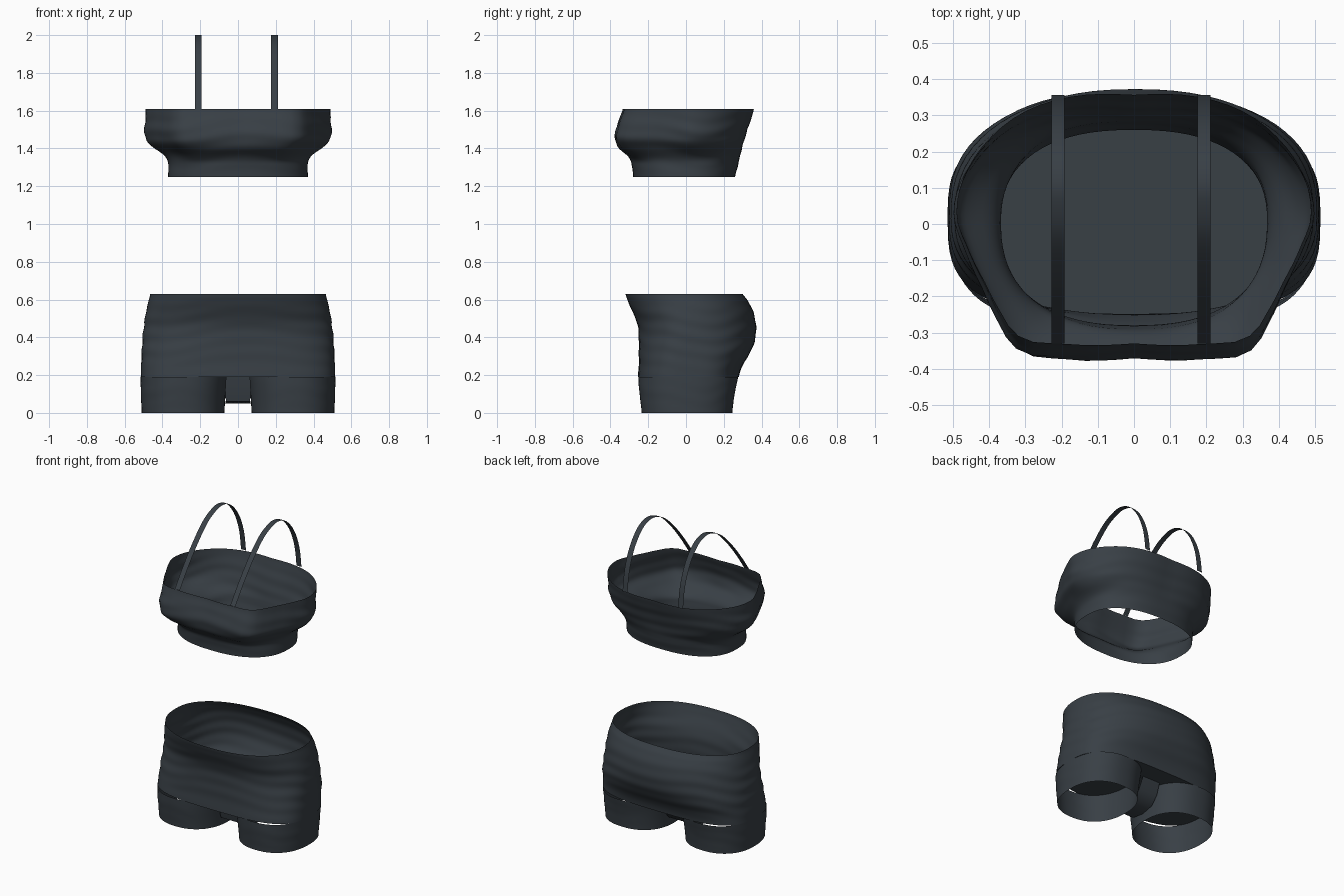
import bpy, bmesh, math

if "Cube" in bpy.data.objects:
    bpy.data.objects.remove(bpy.data.objects["Cube"])

fabric = bpy.data.materials.new("dark slate fabric")
fabric.diffuse_color = (0.040, 0.050, 0.060, 1)
fabric.use_nodes = True
fabric.node_tree.nodes["Principled BSDF"].inputs["Base Color"].default_value = fabric.diffuse_color

N = 72  # points around each ring


def finish(name, bm, angle=50):
    me = bpy.data.meshes.new(name)
    bm.to_mesh(me)
    bm.free()
    me.materials.append(fabric)
    ob = bpy.data.objects.new(name, me)
    bpy.context.collection.objects.link(ob)
    bpy.ops.object.select_all(action='DESELECT')
    ob.select_set(True)
    bpy.context.view_layer.objects.active = ob
    bpy.ops.object.shade_smooth_by_angle(angle=math.radians(angle))
    return ob


def sample(rows, z):
    """Smooth interpolation of a row table keyed on its first column."""
    for i in range(len(rows) - 1):
        if z <= rows[i + 1][0] + 1e-9:
            break
    p0, p1, p2, p3 = (rows[max(0, min(len(rows) - 1, i + k))] for k in (-1, 0, 1, 2))
    t = (z - p1[0]) / (p2[0] - p1[0])
    out = []
    for a, b, c, d in list(zip(p0, p1, p2, p3))[1:]:
        m1, m2 = (c - a) / 2, (d - b) / 2
        out.append((2*t**3 - 3*t*t + 1)*b + (t**3 - 2*t*t + t)*m1
                   + (3*t*t - 2*t**3)*c + (t**3 - t*t)*m2)
    return out


def oval(t, n):
    c, s = math.cos(t), math.sin(t)
    f = lambda v: math.copysign(abs(v) ** (2 / n), v)
    return f(c), f(s)


def loft(name, rows, steps, ring, wrinkle=0.0):
    """Open tube through rings; ring(values, angle) gives x, y."""
    bm = bmesh.new()
    z0, z1 = rows[0][0], rows[-1][0]
    prev = None
    for k in range(steps + 1):
        z = z0 + (z1 - z0) * k / steps
        vals = sample(rows, z)
        fade = math.sin(math.pi * k / steps)
        cur = []
        for j in range(N):
            t = 2 * math.pi * j / N
            x, y = ring(vals, t)
            w = 1 + wrinkle * fade * math.sin(z * 75 + 2.5 * math.sin(2 * t + 1) + math.sin(5 * t))
            cur.append(bm.verts.new((x * w, y * w, z)))
        if prev:
            for j in range(N):
                bm.faces.new((prev[j], prev[(j + 1) % N], cur[(j + 1) % N], cur[j]))
        prev = cur
    return finish(name, bm)


# --- bandeau top: oval hem blending into a flat-fronted bust outline ---
BUST = [(0, -1), (.4, -1), (.63, -.96), (.77, -.70), (.85, -.47), (.94, -.2), (1, .04),
        (.98, .3), (.82, .66), (.62, .87), (.38, .98), (0, 1)]
BUST_ROWS = [(math.atan2(y, x if abs(x) > 1e-6 else 1e-6), math.hypot(x, y)) for x, y in BUST]


def bust_ring(v, t):
    a, yf, yb, w = v
    ex, ey = oval(t, 2.4)
    ang = math.atan2(math.sin(t), abs(math.cos(t)))
    r = sample(BUST_ROWS, max(BUST_ROWS[0][0], min(BUST_ROWS[-1][0], ang)))[0]
    x = ex * (1 - w) + math.cos(t) * r * w
    y = ey * (1 - w) + math.sin(t) * r * w
    return a * x, y * (yb if y > 0 else -yf)


loft("bandeau_top", [
    (1.25, .37, -.28, .26, 0), (1.33, .37, -.29, .28, .1), (1.36, .39, -.31, .285, .4),
    (1.40, .44, -.35, .295, .8), (1.44, .483, -.368, .305, 1), (1.49, .495, -.368, .32, 1),
    (1.55, .49, -.35, .34, 1), (1.61, .488, -.33, .357, 1)], 32, bust_ring, .006)

# --- shoulder straps: flat ribbons arching front to back ---
STRAP = [(0, -.33, 1.61), (1, -.25, 1.72), (2, -.15, 1.84), (3, -.04, 1.945), (4, .05, 1.99),
         (5, .12, 2.0), (6, .20, 1.97), (7, .28, 1.88), (8, .335, 1.75), (9, .357, 1.61)]
for side, cx in (("left", -.21), ("right", .193)):
    bm = bmesh.new()
    prev = None
    for k in range(37):
        y, z = sample(STRAP, k / 4)
        cur = [bm.verts.new((cx + d, y, z)) for d in (-.018, .018)]
        if prev:
            bm.faces.new((prev[0], prev[1], cur[1], cur[0]))
        prev = cur
    finish(side + "_strap", bm)

# --- shorts: hip section ---
YC = .015


def hip_ring(v, t):
    a, yf, yb, n = v
    x, y = oval(t, n)
    return a * x, YC + y * (yb - YC if y > 0 else YC - yf)


loft("shorts_hips", [
    (.19, .515, -.255, .28, 3.2), (.25, .513, -.25, .30, 3.0), (.33, .509, -.25, .345, 2.7),
    (.40, .505, -.25, .368, 2.4), (.47, .497, -.257, .37, 2.3), (.54, .486, -.285, .355, 2.3),
    (.60, .472, -.31, .325, 2.3), (.63, .465, -.32, .30, 2.3)], 36, hip_ring, .005)

# flat panel closing the hips above the legs
bm = bmesh.new()
bm.faces.new([bm.verts.new((*hip_ring((.514, -.254, .279, 3.2), 2 * math.pi * j / N), .191))
              for j in range(N)])
finish("crotch_panel", bm)

# --- shorts: legs ---
for side, s in (("left", -1), ("right", 1)):
    def leg_ring(v, t, s=s):
        inner, outer, yf, yb = v
        x, y = oval(t, 2.3)
        return (s * ((inner + outer) / 2 + x * (outer - inner) / 2),
                YC + y * (yb - YC if y > 0 else YC - yf))
    loft(side + "_leg", [
        (0, .072, .51, -.235, .245), (.07, .068, .513, -.242, .253),
        (.13, .063, .515, -.249, .263), (.19, .058, .515, -.252, .276)], 10, leg_ring, .002)

# --- gusset: shallow trough of fabric between the legs ---
bm = bmesh.new()
prev = None
PROFILE = [(-.11, .19), (-.10, .12), (-.085, .06), (0, .05), (.09, .065), (.13, .12), (.16, .19)]
for k, (y, z) in enumerate(PROFILE):
    hw = .064 + .004 * (k % 2)
    cur = [bm.verts.new((i * hw / 3, y, z)) for i in range(-3, 4)]
    if prev:
        for i in range(6):
            bm.faces.new((prev[i], prev[i + 1], cur[i + 1], cur[i]))
    prev = cur
finish("gusset", bm)
